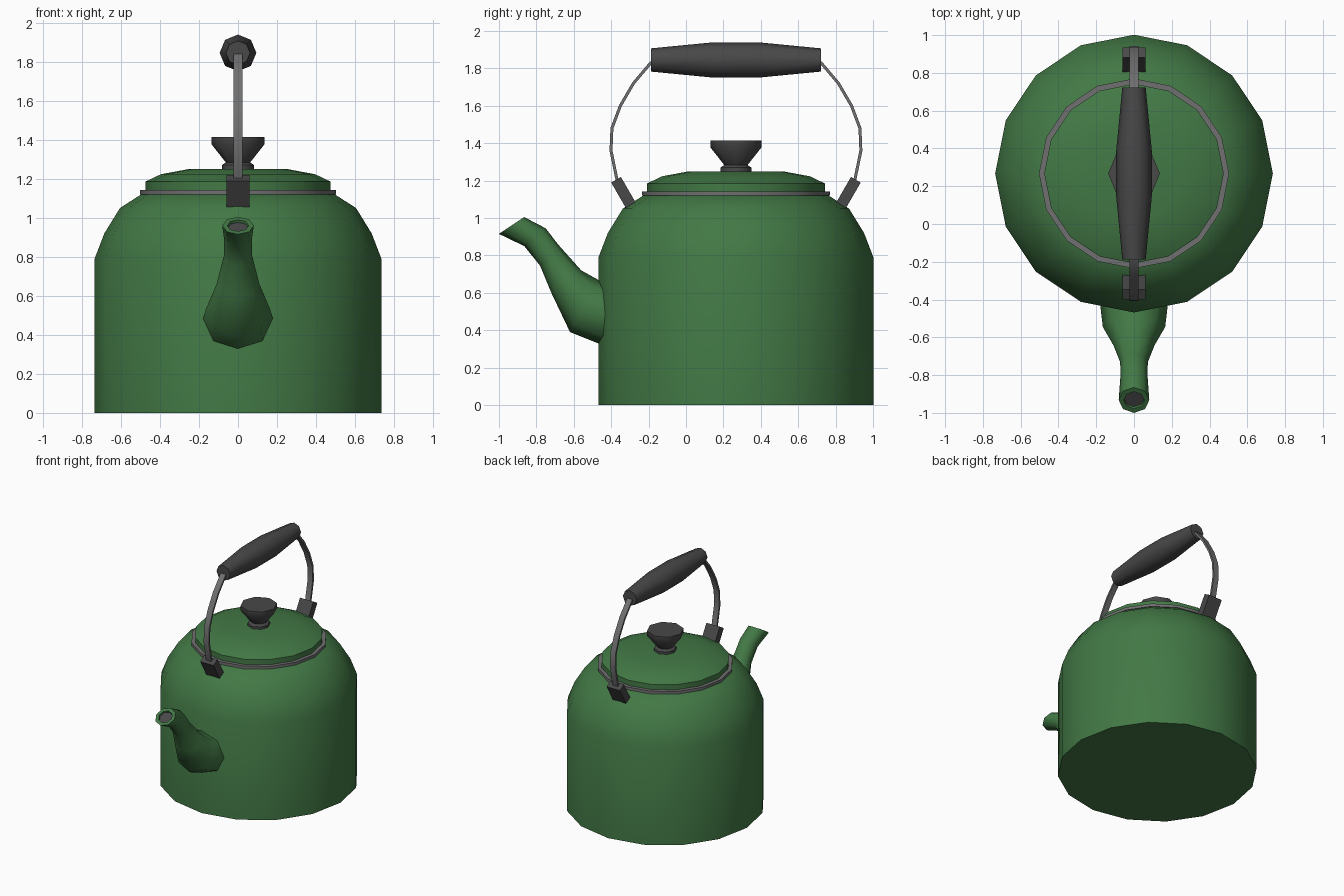
import bpy, bmesh, math
from mathutils import Vector

if "Cube" in bpy.data.objects:
    bpy.data.objects.remove(bpy.data.objects["Cube"])

CY = 0.267  # y of the kettle's axis


def material(name, rgb):
    m = bpy.data.materials.new(name)
    m.diffuse_color = (*rgb, 1)
    m.use_nodes = True
    m.node_tree.nodes["Principled BSDF"].inputs["Base Color"].default_value = m.diffuse_color
    return m


GREEN = material("green_enamel", (0.055, 0.19, 0.06))
DARK = material("dark_grip", (0.065, 0.065, 0.065))
STEEL = material("steel", (0.16, 0.16, 0.16))


def loft(name, rings, mat, angle=40, caps=True, loop=False):
    """Skin a list of equal-length point rings into one mesh."""
    bm = bmesh.new()
    rows = [[bm.verts.new(p) for p in r] for r in rings]
    pairs = list(zip(rows, rows[1:])) + ([(rows[-1], rows[0])] if loop else [])
    for a, b in pairs:
        n = len(a)
        for i in range(n):
            j = (i + 1) % n
            bm.faces.new((a[i], a[j], b[j], b[i]))
    if caps and not loop:
        bm.faces.new(rows[0])
        bm.faces.new(rows[-1])
    bmesh.ops.recalc_face_normals(bm, faces=bm.faces)
    for f in bm.faces:
        f.smooth = True
    for e in bm.edges:
        e.smooth = e.calc_face_angle(0) < math.radians(angle)
    me = bpy.data.meshes.new(name)
    bm.to_mesh(me)
    bm.free()
    me.materials.append(mat)
    ob = bpy.data.objects.new(name, me)
    bpy.context.collection.objects.link(ob)
    return ob


def ellipse(c, u, v, n):
    return [c + u * math.cos(2 * math.pi * i / n) + v * math.sin(2 * math.pi * i / n)
            for i in range(n)]


def lathe(name, profile, n, mat, angle=40, loop=False):
    rings = [ellipse(Vector((0, CY, z)), Vector((r, 0, 0)), Vector((0, r, 0)), n)
             for r, z in profile]
    return loft(name, rings, mat, angle, loop=loop)


def rect(c, u, v):
    return [c + u + v, c - u + v, c - u - v, c + u - v]


# Body, rim, lid and knob
lathe("body", [(.735, 0), (.735, .79), (.685, .92), (.605, 1.05), (.48, 1.13)], 16, GREEN)
lathe("lid_rim", [(.47, 1.12), (.503, 1.12), (.503, 1.143), (.47, 1.143)], 16, STEEL, loop=True)
lathe("lid", [(.475, 1.125), (.475, 1.185), (.395, 1.223), (.25, 1.25)], 16, GREEN)
lathe("knob", [(.083, 1.24), (.083, 1.27), (.062, 1.283), (.137, 1.378), (.137, 1.415)],
      8, DARK, 50)

# Spout: lower (y, z), upper (y, z), half width of each ring
X = Vector((1, 0, 0))
sections = [((-.42, .31), (-.42, .65), .18), ((-.62, .39), (-.47, .67), .165),
            ((-.72, .60), (-.56, .72), .11), ((-.78, .745), (-.685, .86), .073),
            ((-.865, .85), (-.75, .945), .072), ((-1, .915), (-.865, 1.005), .081)]
rings = []
for lo, hi, w in sections:
    lo, hi = Vector((0, *lo)), Vector((0, *hi))
    rings.append(ellipse((lo + hi) / 2, X * w, (hi - lo) / 2, 8))
mid, half = (lo + hi) / 2, (hi - lo) / 2
inward = Vector((0, .55, -.83)) * .03
rings.append(ellipse(mid, X * .055, half * .66, 8))
rings.append(ellipse(mid + inward, X * .052, half * .62, 8))
loft("spout", rings, GREEN, 50, caps=False)
# Dark inside of the spout mouth
a = inward * .5
loft("spout_opening", [ellipse(mid + a * k, X * .055, half * .65, 8) for k in (1, 2)], DARK)

# Grip: eight-sided bar along y
loft("grip", [ellipse(Vector((0, CY + y, 1.845)), X * r, Vector((0, 0, r)), 8)
              for y, r in [(-.455, .062), (-.125, .094), (.125, .094), (.455, .062)]],
     DARK, 50)

# Wire bail and its clips, front and back
path = [(-.60, 1.13), (-.635, 1.2), (-.668, 1.36), (-.663, 1.48), (-.618, 1.6),
        (-.548, 1.72), (-.455, 1.83), (-.40, 1.85)]
for side, s in (("front", 1), ("back", -1)):
    pts = [Vector((0, CY + s * y, z)) for y, z in path]
    rings = []
    for i, p in enumerate(pts):
        t = (pts[min(i + 1, len(pts) - 1)] - pts[max(i - 1, 0)]).normalized()
        rings.append(rect(p, X * .023, t.cross(X) * .008))
    loft(side + "_wire", rings, STEEL)
    c = Vector((0, CY - s * .602, 1.137))
    d, n = Vector((0, -s * .5, .866)), Vector((0, s * .866, .5))
    loft(side + "_clip", [rect(c + d * k, X * .06, n * .03) for k in (-.078, .078)], DARK)
